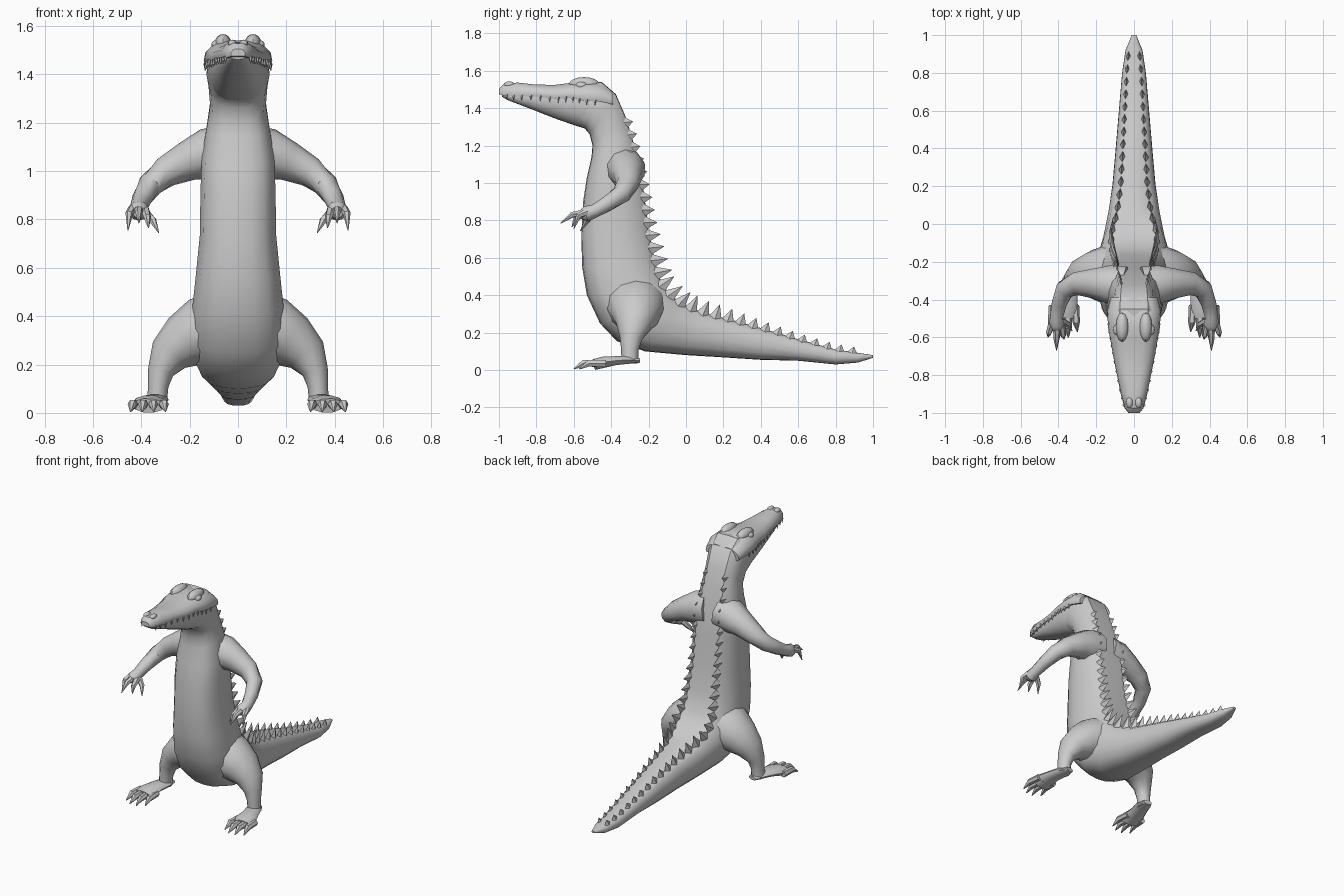
import bpy, bmesh, math
from mathutils import Vector, Matrix

if "Cube" in bpy.data.objects:
    bpy.data.objects.remove(bpy.data.objects["Cube"])


def finish(name, bm, mirror=False, angle=38, smooth=True):
    bmesh.ops.recalc_face_normals(bm, faces=bm.faces)
    me = bpy.data.meshes.new(name)
    bm.to_mesh(me)
    bm.free()
    ob = bpy.data.objects.new(name, me)
    bpy.context.collection.objects.link(ob)
    if smooth:
        bpy.ops.object.select_all(action='DESELECT')
        ob.select_set(True)
        bpy.context.view_layer.objects.active = ob
        bpy.ops.object.shade_smooth_by_angle(angle=math.radians(angle))
    if mirror:
        ob.modifiers.new("Mirror", 'MIRROR').use_mirror_merge = False
    return ob


def skin(bm, rings):
    loops = [[bm.verts.new(p) for p in r] for r in rings]
    for a, b in zip(loops, loops[1:]):
        n = len(a)
        for i in range(n):
            bm.faces.new((a[i], a[(i + 1) % n], b[(i + 1) % n], b[i]))
    bm.faces.new(loops[0])
    bm.faces.new(loops[-1])


def loft(bm, sections, half):
    """sections: back y,z, front y,z, half width; half: right half outline"""
    outline = half + [(-u, v) for u, v in reversed(half[1:-1])]
    rings = []
    for py, pz, qy, qz, w in sections:
        p, q = Vector((0, py, pz)), Vector((0, qy, qz))
        c, h = (p + q) / 2, (p - q) / 2
        rings.append([c + h * v + Vector((w * u, 0, 0)) for u, v in outline])
    skin(bm, rings)


def tube(bm, pts, ref, flat=1.0, sides=10):
    """pts: x,y,z,radius"""
    ref = Vector(ref)
    pos = [Vector(p[:3]) for p in pts]
    rings = []
    for i, p in enumerate(pts):
        t = (pos[min(i + 1, len(pos) - 1)] - pos[max(i - 1, 0)]).normalized()
        a = (ref - t * ref.dot(t)).normalized()
        b = t.cross(a)
        rings.append([pos[i] + p[3] * (a * math.cos(k) + b * flat * math.sin(k))
                      for k in (2 * math.pi * j / sides for j in range(sides))])
    skin(bm, rings)


def ball(bm, loc, size):
    m = Matrix.Translation(loc) @ Matrix.Diagonal((*size, 1))
    bmesh.ops.create_uvsphere(bm, u_segments=12, v_segments=8, radius=1, matrix=m)


# Body: one skin from skull along the neck and trunk to the tail tip
body = [
    (-.56, 1.53, -.59, 1.315, .115), (-.45, 1.54, -.54, 1.29, .13),
    (-.375, 1.475, -.515, 1.26, .122), (-.325, 1.36, -.50, 1.20, .115),
    (-.29, 1.25, -.505, 1.14, .128), (-.25, 1.10, -.53, 1.03, .15),
    (-.225, .95, -.55, .90, .155), (-.20, .75, -.56, .72, .158),
    (-.165, .58, -.555, .55, .175), (-.13, .46, -.53, .40, .19),
    (-.08, .40, -.46, .25, .20), (-.03, .36, -.37, .155, .19),
    (.02, .335, -.22, .10, .165), (.10, .305, 0, .08, .138),
    (.22, .275, .20, .068, .114), (.40, .225, .40, .055, .097),
    (.60, .165, .60, .05, .08), (.80, .11, .80, .03, .063),
    (.92, .092, .92, .04, .045), (1.0, .08, 1.0, .066, .012)]
bm = bmesh.new()
loft(bm, body, [(0, 1), (.58, .98), (.84, .74), (.98, .3), (1, -.15),
                (.9, -.58), (.68, -.85), (.36, -.97), (0, -1)])
finish("body", bm)

# Upper and lower jaws
upper = [(-1, 1.505, 1.475, .03), (-.975, 1.53, 1.468, .05), (-.9, 1.537, 1.462, .07),
         (-.8, 1.526, 1.462, .09), (-.7, 1.525, 1.45, .11), (-.62, 1.535, 1.455, .124),
         (-.55, 1.545, 1.44, .137), (-.46, 1.54, 1.435, .142), (-.39, 1.49, 1.42, .125)]
lower = [(-.985, 1.478, 1.462, .03), (-.95, 1.475, 1.442, .048), (-.84, 1.47, 1.4, .076),
         (-.7, 1.465, 1.345, .105), (-.6, 1.46, 1.31, .124), (-.52, 1.45, 1.285, .132),
         (-.43, 1.44, 1.27, .12)]
bm = bmesh.new()
loft(bm, [(y, a, y, b, w) for y, a, b, w in upper],
     [(0, .9), (.4, 1), (.72, .65), (.95, .05), (1, -.6), (.95, -1), (0, -1)])
finish("upper_jaw", bm)
bm = bmesh.new()
loft(bm, [(y, a, y, b, w) for y, a, b, w in lower],
     [(0, 1), (.93, 1), (.97, .5), (.88, -.2), (.65, -.75), (.35, -.97), (0, -1)])
finish("lower_jaw", bm)

# Brows, eyes and nostrils
bm = bmesh.new()
ball(bm, (.062, -.545, 1.53), (.034, .08, .036))
ball(bm, (.088, -.56, 1.522), (.022, .03, .02))
ball(bm, (.024, -.945, 1.527), (.018, .03, .016))
finish("brows_eyes_and_nostrils", bm, mirror=True)

# Teeth hanging along the mouth line
bm = bmesh.new()
for (y0, _, b0, w0), (y1, _, b1, w1) in zip(upper[1:7], upper[2:8]):
    for f in (.2, .7):
        y, z, w = y0 + (y1 - y0) * f, b0 + (b1 - b0) * f, w0 + (w1 - w0) * f
        tube(bm, [(w * .96, y, z + .008, .009), (w * .97, y, z - .022, .001)], (0, 1, 0), sides=5)
finish("teeth", bm, mirror=True)

# Two rows of back spikes following the body outline
path = [Vector((.6 * s[4], s[0], s[1])) for s in body[3:19]]
lengths = [(b - a).length for a, b in zip(path, path[1:])]
total, count = sum(lengths), 30


def along(d):
    for a, b, n in zip(path, path[1:], lengths):
        if d <= n:
            return a.lerp(b, d / n), (b - a).normalized()
        d -= n
    return path[-1], (path[-1] - path[-2]).normalized()


bm = bmesh.new()
step = total / count
for i in range(count):
    p, t = along((i + .5) * step)
    out = Vector((.012, -t.z, t.y)).normalized()
    side = t.cross(out)
    f = (i + .5) / count
    height = .03 + .05 * math.exp(-((f - .48) / .22) ** 2)
    low = p - out * .02
    quad = [low + t * step * .58, low + side * .018, low - t * step * .58, low - side * .018]
    tip = bm.verts.new(p + out * height + t * .008)
    q = [bm.verts.new(v) for v in quad]
    bm.faces.new(q)
    for k in range(4):
        bm.faces.new((q[k], q[(k + 1) % 4], tip))
finish("back_spikes", bm, mirror=True, smooth=False)

# Arms with clawed hands
bm = bmesh.new()
tube(bm, [(.05, -.33, 1.08, .11), (.13, -.32, 1.07, .105), (.21, -.315, 1.04, .082),
          (.30, -.315, .995, .064), (.365, -.345, .94, .052), (.395, -.42, .89, .042),
          (.41, -.49, .85, .036), (.41, -.535, .835, .042), (.41, -.56, .83, .025)],
     (0, 0, 1), flat=1.0)
finish("arms", bm, mirror=True)
bm = bmesh.new()
for a, b, c in [((.41, -.54, .84), (.41, -.61, .83), (.41, -.67, .785)),
                ((.435, -.53, .845), (.45, -.575, .825), (.455, -.6, .755)),
                ((.385, -.53, .84), (.375, -.59, .81), (.37, -.61, .765)),
                ((.39, -.51, .835), (.352, -.53, .795), (.328, -.565, .745))]:
    tube(bm, [(*a, .02), (*b, .016), (*c, .002)], (1, 0, .2), sides=6)
finish("fingers", bm, mirror=True)

# Legs with broad feet and four toes
bm = bmesh.new()
tube(bm, [(.06, -.27, .36, .17), (.15, -.27, .335, .158), (.22, -.27, .295, .13),
          (.285, -.28, .24, .095), (.32, -.295, .17, .06), (.33, -.30, .11, .047),
          (.335, -.30, .04, .045)], (0, 1, 0), flat=.9, sides=12)
tube(bm, [(.325, -.25, .05, .03), (.335, -.31, .055, .05), (.355, -.38, .05, .056),
          (.365, -.44, .042, .07), (.37, -.49, .03, .068)], (1, 0, 0), flat=.45)
finish("legs", bm, mirror=True)
bm = bmesh.new()
for i in range(4):
    x = .312 + .039 * i
    reach = (.0, .03, .03, .0)[i]
    tip = .3 + .048 * i
    tube(bm, [(x, -.43, .035, .022), ((x + tip) / 2, -.52 - reach, .036, .02),
              (tip, -.57 - reach, .006, .003)], (1, 0, 0), sides=6)
finish("toes", bm, mirror=True)
